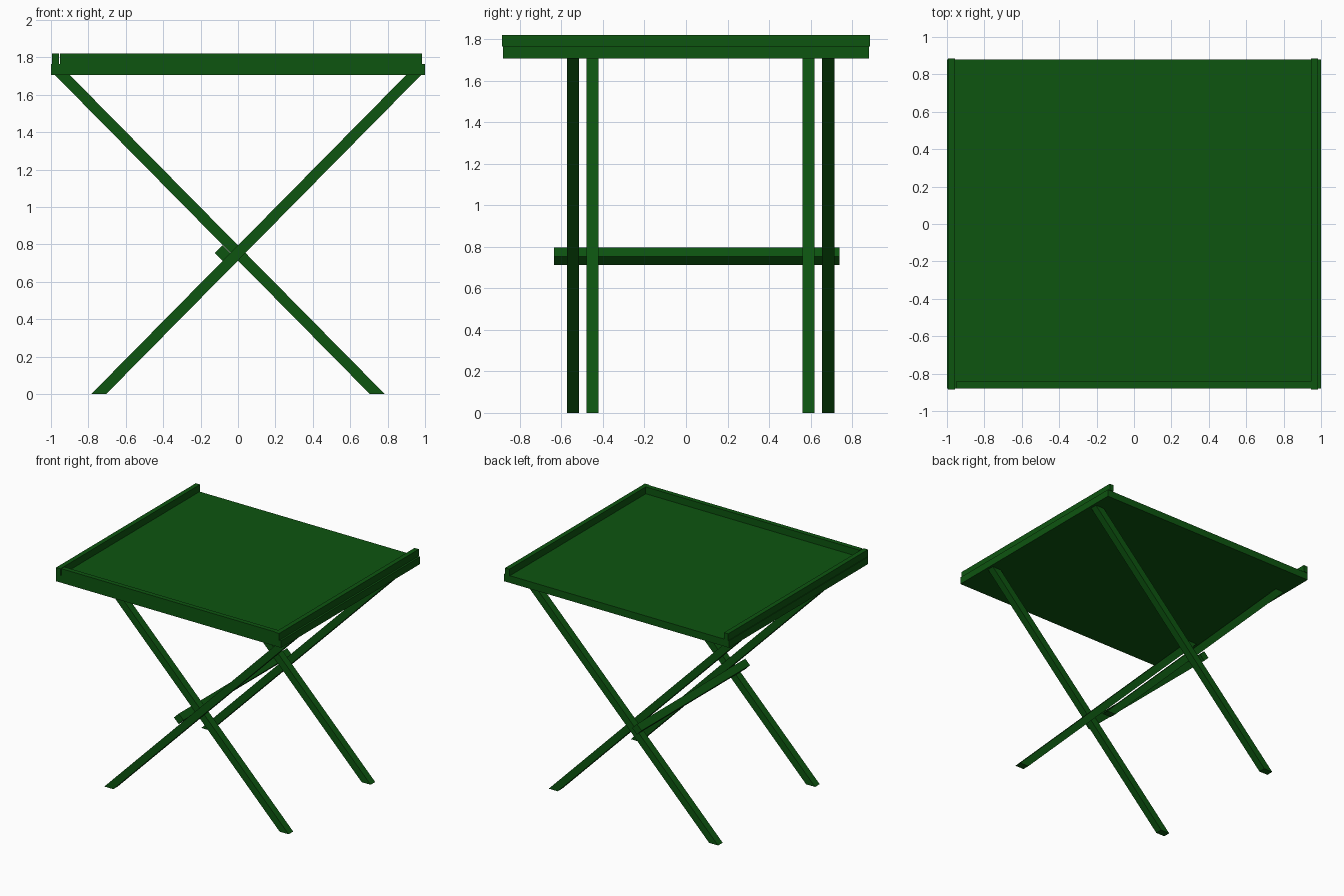
import bpy

if "Cube" in bpy.data.objects:
    bpy.data.objects.remove(bpy.data.objects["Cube"])

green = bpy.data.materials.new("dark_green")
green.diffuse_color = (0.004, 0.09, 0.005, 1.0)
green.use_nodes = True
green.node_tree.nodes["Principled BSDF"].inputs["Base Color"].default_value = green.diffuse_color


def prism(name, profile, y0, y1):
    """Extrude an x-z outline (counter-clockwise seen from the front) along y."""
    n = len(profile)
    verts = [(x, y, z) for y in (y0, y1) for x, z in profile]
    faces = [tuple(range(n)), tuple(reversed(range(n, 2 * n)))]
    faces += [(i, i + n, (i + 1) % n + n, (i + 1) % n) for i in range(n)]
    mesh = bpy.data.meshes.new(name)
    mesh.from_pydata(verts, [], faces)
    mesh.materials.append(green)
    obj = bpy.data.objects.new(name, mesh)
    bpy.context.collection.objects.link(obj)
    return obj


def box(name, x0, x1, y0, y1, z0, z1):
    return prism(name, [(x0, z0), (x1, z0), (x1, z1), (x0, z1)], y0, y1)


# Tray: flat board with three raised rails, open at the back
box("table_board", -1.0, 1.0, -0.88, 0.88, 1.707, 1.765)
box("left_rail", -0.995, -0.957, -0.886, 0.886, 1.765, 1.82)
box("right_rail", 0.947, 0.985, -0.886, 0.886, 1.765, 1.82)
box("front_rail", -0.952, 0.947, -0.88, -0.842, 1.765, 1.82)

# Crossed legs, cut level at floor and board
foot, head, half, top = 0.745, 0.94, 0.04, 1.707
outer = [(-foot - half, 0), (-foot + half, 0), (head + half, top), (head - half, top)]
inner = [(-x, z) for x, z in (outer[1], outer[0], outer[3], outer[2])]
for side, y in (("front", -0.545), ("back", 0.685)):
    prism(f"{side}_outer_leg", outer, y - 0.029, y + 0.029)
for side, y in (("front", -0.45), ("back", 0.59)):
    prism(f"{side}_inner_leg", inner, y - 0.029, y + 0.029)

# Square cross bar resting in the side of the crossing
cx, cz, r = -0.082, 0.754, 0.042
prism("cross_bar", [(cx - r, cz), (cx, cz - r), (cx + r, cz), (cx, cz + r)], -0.635, 0.74)
